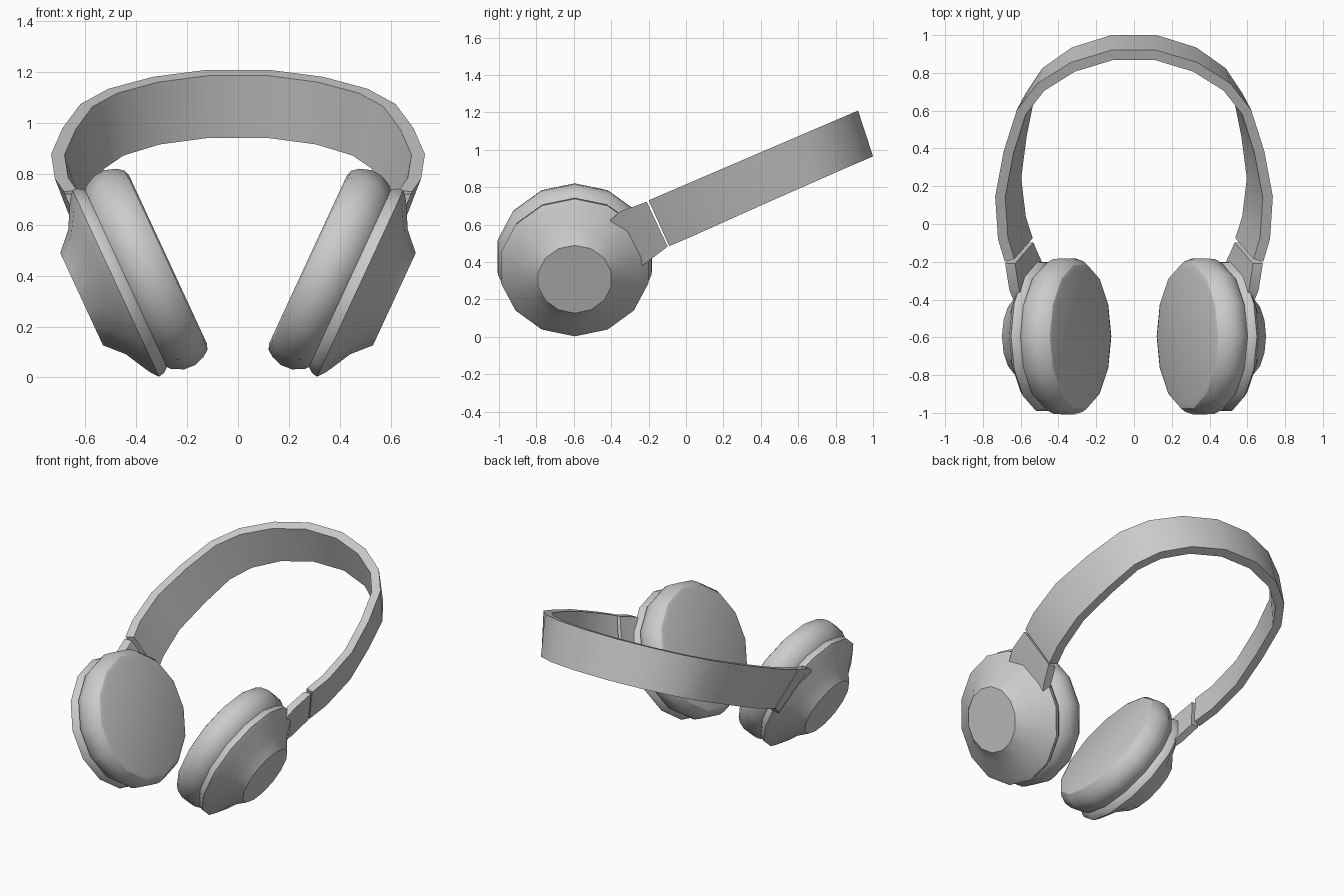
import bpy, bmesh, math
from mathutils import Vector

if "Cube" in bpy.data.objects:
    bpy.data.objects.remove(bpy.data.objects["Cube"])

SIDES = 14


def finish(name, bm):
    bmesh.ops.recalc_face_normals(bm, faces=bm.faces)
    me = bpy.data.meshes.new(name)
    bm.to_mesh(me)
    bm.free()
    ob = bpy.data.objects.new(name, me)
    bpy.context.collection.objects.link(ob)
    bpy.ops.object.select_all(action='DESELECT')
    ob.select_set(True)
    bpy.context.view_layer.objects.active = ob
    bpy.ops.object.shade_smooth_by_angle(angle=math.radians(32))
    return ob


def loft(name, rings):
    """Skin a list of closed rings and cap both ends."""
    bm = bmesh.new()
    vr = [[bm.verts.new(p) for p in ring] for ring in rings]
    n = len(vr[0])
    for a, b in zip(vr, vr[1:]):
        for i in range(n):
            j = (i + 1) % n
            bm.faces.new((a[i], a[j], b[j], b[i]))
    bm.faces.new(vr[0])
    bm.faces.new(vr[-1])
    return finish(name, bm)


# Ear cup frame: centre of the outer disc, tilted outward axis
CENTRE = Vector((0.615, -0.595, 0.308))
AXIS = Vector((0.907, 0, -0.42))
UP = Vector((0.42, 0, 0.907))
FRONT = Vector((0, 1, 0))


def flip(p, side):
    return Vector((p[0] * side, p[1], p[2]))


def turned(name, profile, side):
    rings = []
    for s, r in profile:
        ring = []
        for i in range(SIDES):
            a = 2 * math.pi * i / SIDES
            p = CENTRE + AXIS * s + (UP * math.cos(a) + FRONT * math.sin(a)) * r
            ring.append(flip(p, side))
        rings.append(ring)
    return loft(name, rings)


# (distance along axis, radius)
housing = [(0, 0.20), (-0.067, 0.27), (-0.122, 0.372), (-0.148, 0.405),
           (-0.172, 0.40), (-0.195, 0.382)]
cushion = [(-0.185, 0.375), (-0.205, 0.398), (-0.25, 0.42), (-0.295, 0.423),
           (-0.34, 0.408), (-0.366, 0.388), (-0.374, 0.365)]

# Arm sections: top outer corner, bottom outer corner
arm = [((0.682, -0.21, 0.722), (0.585, -0.098, 0.483)),
       ((0.66, -0.35, 0.672), (0.54, -0.20, 0.405)),
       ((0.635, -0.41, 0.62), (0.505, -0.25, 0.37))]

for side, label in ((1, "right"), (-1, "left")):
    turned(label + "_cup_housing", housing, side)
    turned(label + "_ear_cushion", cushion, side)
    rings = []
    for top, bot in arm:
        t = Vector((-0.052, 0, 0))
        top, bot = Vector(top), Vector(bot)
        rings.append([flip(p, side) for p in (top, bot, bot + t, top + t)])
    loft(label + "_arm", rings)

# Headband: top outer edge (x, y), then sideways and backward lean of lower edge
band = [(0.12, 0.92, 0, 0.08), (0.335, 0.855, -0.006, 0.08),
        (0.51, 0.745, -0.025, 0.08), (0.62, 0.605, -0.045, 0.085),
        (0.69, 0.385, -0.07, 0.09), (0.735, 0.145, -0.085, 0.10),
        (0.72, -0.08, -0.095, 0.11), (0.684, -0.20, -0.097, 0.11)]


def height(y):
    return 0.73 + 0.4286 * (y + 0.2)


half = []
for i, (x, y, dx, dy) in enumerate(band):
    before = band[i - 1] if i else (-0.12, 0.92)
    after = band[min(i + 1, len(band) - 1)]
    tan = Vector((after[0] - before[0], after[1] - before[1])).normalized()
    inn = Vector((tan.y, -tan.x)) * 0.053
    ix, iy = x + inn.x, y + inn.y
    drop = Vector((dx, dy, -0.245))
    to = Vector((x, y, height(y)))
    ti = Vector((ix, iy, height(iy)))
    half.append([to, to + drop, ti + drop, ti])
mirrored = [[flip(p, -1) for p in ring] for ring in reversed(half)]
loft("headband", mirrored + half)
